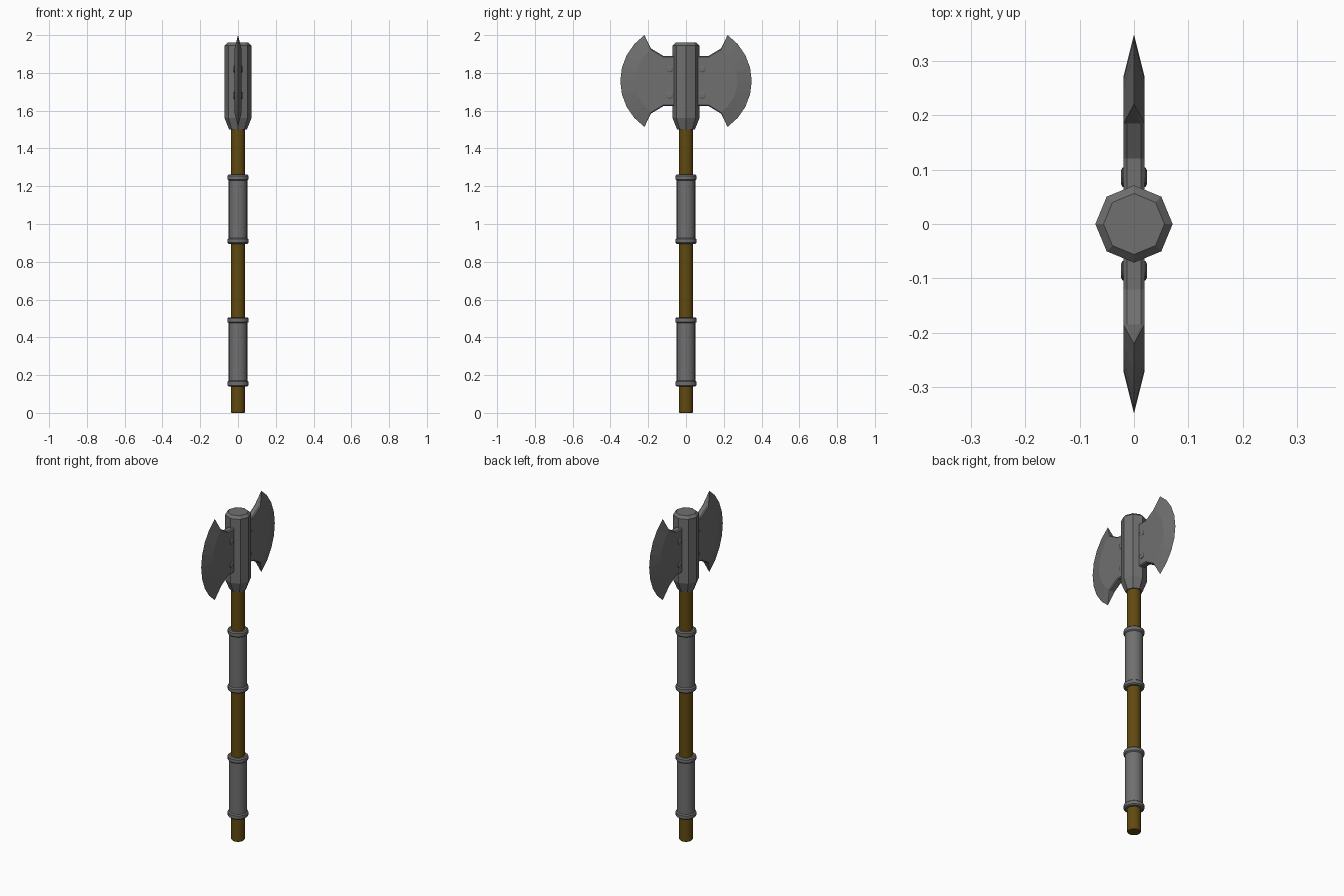
import bpy, bmesh
from math import sin, cos, pi, atan2, hypot, radians

if "Cube" in bpy.data.objects:
    bpy.data.objects.remove(bpy.data.objects["Cube"], do_unlink=True)


def material(name, rgb):
    m = bpy.data.materials.new(name)
    m.use_nodes = True
    m.diffuse_color = (*rgb, 1)
    m.node_tree.nodes["Principled BSDF"].inputs["Base Color"].default_value = (*rgb, 1)
    return m


STEEL = material("grey_steel", (0.16, 0.16, 0.16))
WOOD = material("brown_wood", (0.12, 0.068, 0.005))


def finish(bm, name, mat, smooth=False):
    bmesh.ops.remove_doubles(bm, verts=bm.verts, dist=1e-5)
    bmesh.ops.recalc_face_normals(bm, faces=bm.faces)
    mesh = bpy.data.meshes.new(name)
    bm.to_mesh(mesh)
    bm.free()
    mesh.materials.append(mat)
    ob = bpy.data.objects.new(name, mesh)
    bpy.context.collection.objects.link(ob)
    if smooth:
        bpy.ops.object.select_all(action="DESELECT")
        ob.select_set(True)
        bpy.context.view_layer.objects.active = ob
        bpy.ops.object.shade_smooth_by_angle(angle=radians(30))
    return ob


def lathe(name, profile, sides, mat, smooth=True):
    """Closed solid of revolution about z from (radius, height) pairs."""
    bm = bmesh.new()
    rings = [[bm.verts.new((r * cos(2 * pi * i / sides), r * sin(2 * pi * i / sides), z))
              for i in range(sides)] for r, z in profile]
    for a, b in zip(rings, rings[1:]):
        for i in range(sides):
            j = (i + 1) % sides
            bm.faces.new((a[i], a[j], b[j], b[i]))
    bm.faces.new(rings[0])
    bm.faces.new(rings[-1])
    return finish(bm, name, mat, smooth)


# Shaft, octagonal head socket
lathe("shaft", [(0.034, 0), (0.038, 0.006), (0.038, 1.53)], 24, WOOD)
lathe("head_socket", [(0.047, 1.5), (0.071, 1.56), (0.071, 1.945), (0.056, 1.96)],
      8, STEEL, smooth=False)

# Two metal grips, each with a collar at both ends
for label, low in (("lower", 0.14), ("upper", 0.895)):
    lathe(label + "_grip", [(0.049, low + 0.01), (0.049, low + 0.355)], 24, STEEL)
    for end, z in (("bottom", low), ("top", low + 0.335)):
        lathe(f"{label}_grip_{end}_collar",
              [(0.049, z), (0.056, z + 0.006), (0.056, z + 0.025), (0.049, z + 0.031)],
              24, STEEL)

# Blades
MID, HALF, BEVEL, STEPS = 1.757, 0.019, 0.006, 8
NECK = [(0.04, 0.133), (0.12, 0.133), (0.185, 0.172)]   # upper neck, height from MID
TIP = (0.22, 0.243)


def arc(end, depth):
    """Points on an arc from end down to its mirror, bulging to y = depth."""
    sag = depth - end[0]
    radius = (end[1] ** 2 + sag ** 2) / (2 * sag)
    cy = depth - radius
    a = atan2(end[1], end[0] - cy)
    return [(cy + radius * cos(a * (1 - 2 * k / STEPS)),
             radius * sin(a * (1 - 2 * k / STEPS))) for k in range(STEPS + 1)]


def blade(name, way):
    bm = bmesh.new()

    def face(*points):
        bm.faces.new([bm.verts.new((x, way * y, MID + z)) for x, y, z in points])

    side = [(y, z - BEVEL) for y, z in NECK]
    inner, outer = arc(side[-1], 0.272), arc(TIP, 0.348)
    for s in (-1, 1):
        x = s * HALF
        # flat cheek and the ground edge around it
        outline = side[:-1] + inner + [(y, -z) for y, z in reversed(side[:-1])]
        face(*[(x, y, z) for y, z in outline])
        for k in range(STEPS):
            face((x, *inner[k]), (x, *inner[k + 1]), (0, *outer[k + 1]), (0, *outer[k]))
    xt = HALF - BEVEL
    for up in (1, -1):
        top = [(y, up * z) for y, z in NECK]
        low = [(y, up * z) for y, z in side]
        tip = (0, TIP[0], up * TIP[1])
        for k in range(2):
            face((-xt, *top[k]), (xt, *top[k]), (xt, *top[k + 1]), (-xt, *top[k + 1]))
            for s in (-1, 1):
                face((s * xt, *top[k]), (s * HALF, *low[k]),
                     (s * HALF, *low[k + 1]), (s * xt, *top[k + 1]))
        face((-xt, *top[2]), (xt, *top[2]), tip)
        for s in (-1, 1):
            face((s * xt, *top[2]), (s * HALF, *low[2]), tip)
    finish(bm, name, STEEL)


def rivet(name, x, y, z):
    """Low chamfered stud on a blade cheek, facing outward along x."""
    bm = bmesh.new()
    sides, s = 12, (1 if x > 0 else -1)
    rings = [[bm.verts.new((x + s * d, y + r * cos(2 * pi * i / sides),
                            z + r * sin(2 * pi * i / sides))) for i in range(sides)]
             for r, d in ((0.018, -0.003), (0.018, 0.002), (0.012, 0.005))]
    for a, b in zip(rings, rings[1:]):
        for i in range(sides):
            j = (i + 1) % sides
            bm.faces.new((a[i], a[j], b[j], b[i]))
    bm.faces.new(rings[-1])
    bm.faces.new(rings[0])
    finish(bm, name, STEEL)


for label, way in (("front", -1), ("back", 1)):
    blade(label + "_blade", way)
    for flank, s in (("left", 1), ("right", -1)):
        for level, z in (("lower", 1.68), ("upper", 1.82)):
            rivet(f"{label}_{flank}_{level}_rivet", s * HALF, way * 0.086, z)
